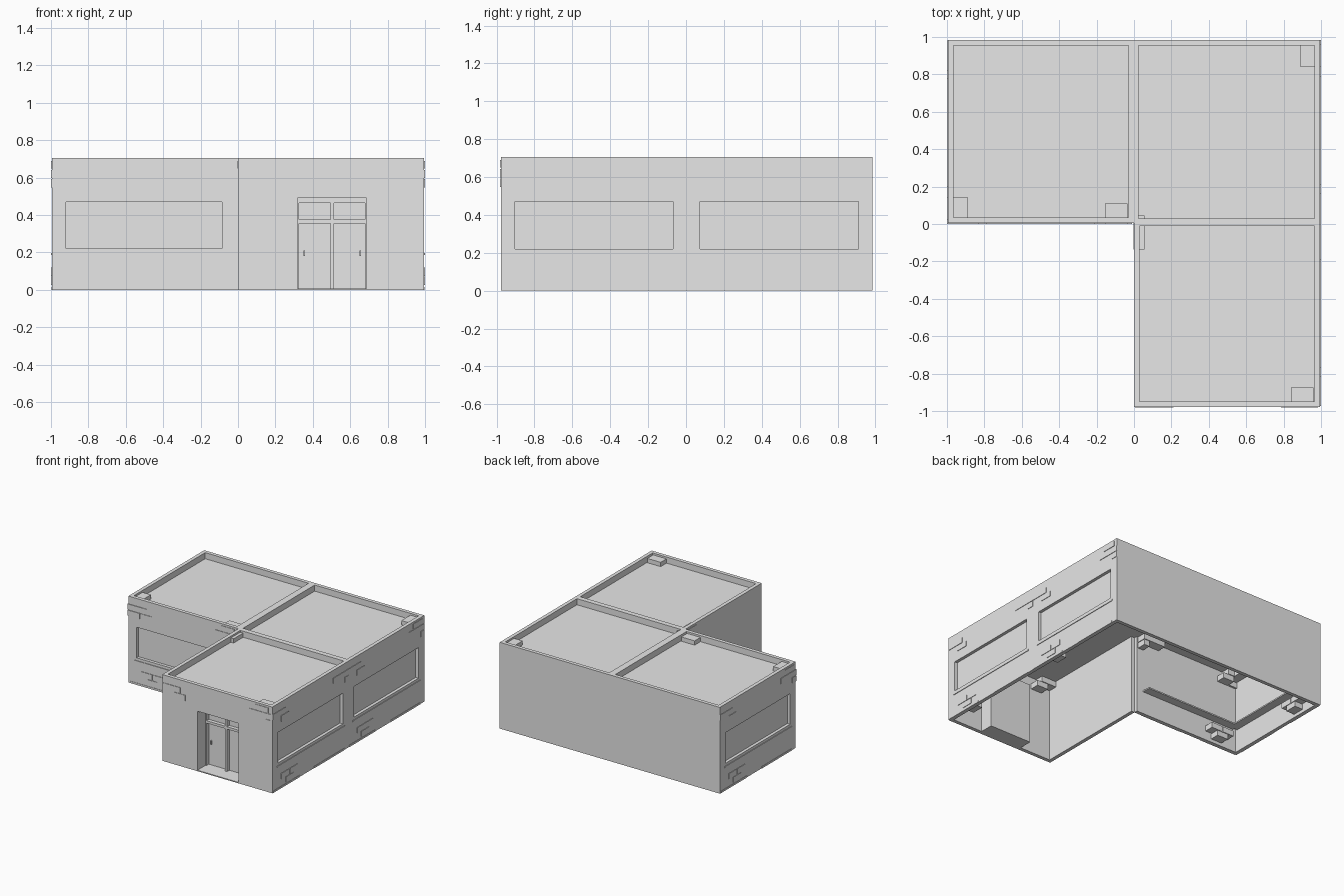
import bpy, bmesh
from math import pi
from mathutils import Matrix, Vector

cube = bpy.data.objects.get("Cube")
if cube:
    bpy.data.objects.remove(cube)

GREY = (0.8, 0.8, 0.8, 1.0)
mat = bpy.data.materials.new("plain grey")
mat.use_nodes = True
mat.diffuse_color = GREY
mat.node_tree.nodes["Principled BSDF"].inputs["Base Color"].default_value = GREY

HEIGHT, THICK, ROOF = 0.705, 0.03, 0.655
EDGE, FRONT, BACK = 0.995, -0.978, 0.985


def add_object(name, bm, frame):
    mesh = bpy.data.meshes.new(name)
    bm.to_mesh(mesh)
    bm.free()
    mesh.materials.append(mat)
    obj = bpy.data.objects.new(name, mesh)
    obj.matrix_world = frame
    bpy.context.collection.objects.link(obj)
    return obj


def boxes(name, ranges, frame=Matrix()):
    """One object made of boxes, each given as (min, max) per axis."""
    bm = bmesh.new()
    for spans in ranges:
        size = Vector([b - a for a, b in spans])
        mid = Vector([(a + b) / 2 for a, b in spans])
        bmesh.ops.create_cube(bm, size=1, matrix=Matrix.LocRotScale(mid, None, size))
    return add_object(name, bm, frame)


def wall(name, frame, length, hole=None):
    """Upright wall: local x along it, local y inward, with an optional opening."""
    us, vs = [0, length], [0, HEIGHT]
    if hole:
        us[1:1], vs[1:1] = hole[0], hole[1]
    bm = bmesh.new()
    grid = [[bm.verts.new((u, 0, v)) for u in us] for v in vs]
    for j in range(len(vs) - 1):
        for i in range(len(us) - 1):
            if not (hole and i == 1 and j == 1):
                bm.faces.new((grid[j][i], grid[j][i + 1], grid[j + 1][i + 1], grid[j + 1][i]))
    obj = add_object(name, bm, frame)
    solid = obj.modifiers.new("thickness", 'SOLIDIFY')
    solid.thickness, solid.offset = THICK, -1


# Bricks that poke through a wall: (from, to, row height)
ROWS = {"top": (0.65, 0.69), "mid": (0.597, 0.642), "low": (0.547, 0.592),
        "base": (0.075, 0.12), "foot": (0.027, 0.07)}
RIGHT_END = [(0.785, 0.985, "mid"), (0.935, 0.985, "low")]
RIGHT_TOP = [(0.84, 0.96, "top")]
LEFT_END = [(0.005, 0.165, "mid"), (0.11, 0.21, "low")]
TRIO = [(0.115, 0.218, "base"), (0.222, 0.325, "base"), (0.17, 0.27, "foot")]


def bricks(name, frame, rows):
    boxes(name, [((a, b), (-0.004, 0.105), ROWS[r]) for a, b, r in rows], frame)


def frame_at(x, y, angle):
    return Matrix.Translation((x, y, 0)) @ Matrix.Rotation(angle, 4, 'Z')


# Window walls with recessed panel, sill and bricks
W, V = (0.075, 0.91), (0.22, 0.47)
windows = {
    "wing_front": (frame_at(-EDGE, 0.005, 0), EDGE, RIGHT_END + RIGHT_TOP),
    "wing_end": (frame_at(-EDGE, BACK, -pi / 2), 0.98, RIGHT_END + RIGHT_TOP),
    "side_front": (frame_at(EDGE, FRONT, pi / 2), -FRONT, RIGHT_END),
    "side_back": (frame_at(EDGE, 0, pi / 2), BACK, RIGHT_END + RIGHT_TOP),
}
for name, (frame, length, ends) in windows.items():
    wall(name + "_wall", frame, length, (W, V))
    boxes(name + "_window_panel", [(W, (0.025, 0.03), V)], frame)
    boxes(name + "_sill", [((0.06, 0.935), (-0.005, 0.1), (0.187, 0.198))], frame)
    boxes(name + "_base_strip", [((0.01, 0.35), (-0.003, 0.01), (0, 0.015)),
                                 ((0.54, 0.93), (-0.003, 0.01), (0, 0.015))], frame)
    bricks(name + "_bricks", frame, LEFT_END + ends + TRIO)

# Plain walls
wall("back_wall", frame_at(EDGE, BACK, pi), 2 * EDGE)
wall("courtyard_wall", frame_at(0, 0.005, -pi / 2), 0.005 - FRONT)

# Entrance wall
entry = frame_at(0, FRONT, 0)
D, TOP, DEEP = (0.318, 0.688), 0.49, 0.14
wall("entrance_wall", entry, EDGE, (D, (0.008, TOP)))
bricks("entrance_bricks", entry, LEFT_END + RIGHT_END + RIGHT_TOP)

# Porch recess: sides, ceiling and floor
t = 0.006
boxes("porch_recess", [
    ((D[0] - t, D[0]), (t, DEEP), (0, TOP)),
    ((D[1], D[1] + t), (t, DEEP), (0, TOP)),
    ((D[0] - t, D[1] + t), (t, DEEP), (TOP, TOP + t)),
    ((D[0] - t, D[1] + t), (0, DEEP), (0, 0.008))], entry)

# Double door with transom lights
mid = (D[0] + D[1]) / 2
boxes("door_panels", [(D, (DEEP - 0.005, DEEP), (0, TOP))], entry)
bar = (DEEP - 0.035, DEEP)
boxes("door_frame", [
    ((D[0], D[0] + 0.008), bar, (0, TOP)),
    ((D[1] - 0.008, D[1]), bar, (0, TOP)),
    ((mid - 0.009, mid + 0.009), bar, (0, TOP)),
    (D, bar, (0.355, 0.375)),
    (D, bar, (0.465, TOP))], entry)
boxes("door_handles", [((mid + s * 0.15 - 0.004, mid + s * 0.15 + 0.004),
                        (DEEP - 0.02, DEEP), (0.18, 0.21)) for s in (-1, 1)], entry)

# Sunken roof decks and the parapet beams between them
boxes("roof_decks", [
    ((-EDGE + t, EDGE - t), (0.01, BACK - t), (ROOF - 0.01, ROOF)),
    ((t, EDGE - t), (FRONT + t, 0.01), (ROOF - 0.01, ROOF))])
boxes("roof_beams", [
    ((-0.03, 0.025), (0.005, BACK), (ROOF, HEIGHT)),
    ((0, EDGE), (-0.012, 0.03), (ROOF, HEIGHT))])
boxes("inner_corner_bricks", [((-0.004, 0.055), (-0.135, 0.045), ROWS["top"])])
